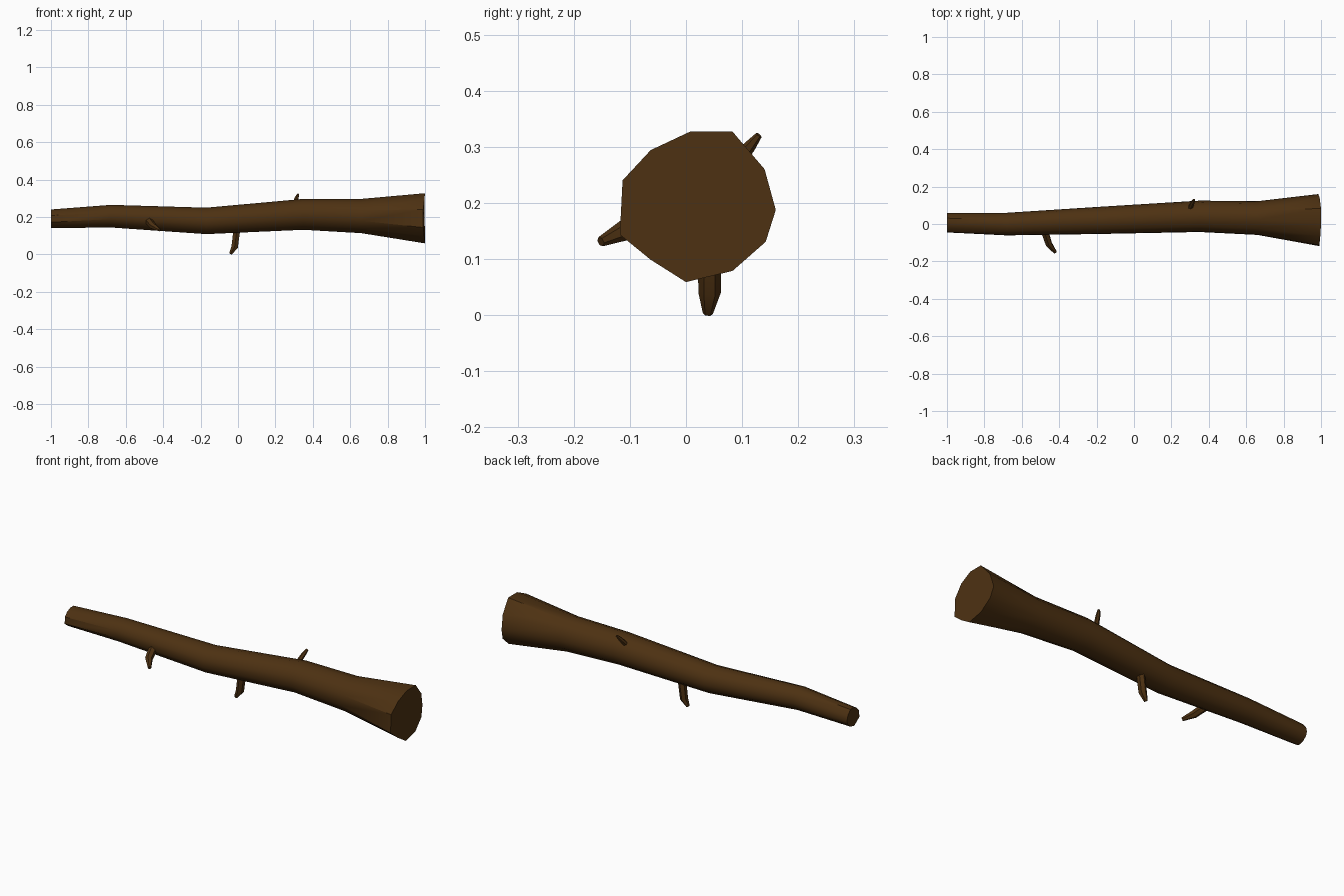
import bpy, bmesh, math
from mathutils import Vector

cube = bpy.data.objects.get("Cube")
if cube:
    bpy.data.objects.remove(cube, do_unlink=True)

bark = bpy.data.materials.new("dark_brown_bark")
bark.use_nodes = True
COLOUR = (0.075, 0.031, 0.006, 1)
bark.diffuse_color = COLOUR
bark.node_tree.nodes["Principled BSDF"].inputs["Base Color"].default_value = COLOUR


def loft(name, rings, angle):
    """Skin a list of equal-sized point rings and cap both ends."""
    bm = bmesh.new()
    loops = [[bm.verts.new(p) for p in ring] for ring in rings]
    n = len(loops[0])
    for a, b in zip(loops, loops[1:]):
        for i in range(n):
            j = (i + 1) % n
            bm.faces.new((a[i], a[j], b[j], b[i]))
    bm.faces.new(loops[0])
    bm.faces.new(loops[-1])
    bmesh.ops.recalc_face_normals(bm, faces=bm.faces)
    mesh = bpy.data.meshes.new(name)
    bm.to_mesh(mesh)
    bm.free()
    mesh.materials.append(bark)
    obj = bpy.data.objects.new(name, mesh)
    bpy.context.collection.objects.link(obj)
    bpy.ops.object.select_all(action='DESELECT')
    obj.select_set(True)
    bpy.context.view_layer.objects.active = obj
    bpy.ops.object.shade_smooth_by_angle(angle=math.radians(angle))
    return obj


# Irregular cross-section of the thick end (y, z)
outline = [(0.007, 0.327), (0.083, 0.327), (0.14, 0.26), (0.16, 0.187),
           (0.142, 0.13), (0.083, 0.078), (0, 0.058), (-0.063, 0.098),
           (-0.118, 0.143), (-0.113, 0.24), (-0.063, 0.294)]
sides = len(outline)
profile = [((y - 0.021) / 0.139, (z - 0.192) / 0.135) for y, z in outline]
circle = [(math.cos(math.radians(95) - i * math.tau / sides),
           math.sin(math.radians(95) - i * math.tau / sides)) for i in range(sides)]

# Log stations: x, y min, y max, z min, z max, irregularity
stations = [(-1, -0.045, 0.06, 0.14, 0.24, 1),
            (-0.68, -0.062, 0.06, 0.143, 0.265, 0.3),
            (-0.17, -0.055, 0.093, 0.107, 0.25, 0),
            (0.35, -0.045, 0.125, 0.13, 0.297, 0),
            (0.66, -0.06, 0.122, 0.112, 0.297, 0.3),
            (1, -0.118, 0.16, 0.058, 0.327, 1)]
rings = []
for x, y0, y1, z0, z1, rough in stations:
    ring = []
    for (cy, cz), (py, pz) in zip(circle, profile):
        u = cy + (py - cy) * rough
        v = cz + (pz - cz) * rough
        notch = 0.015 * (1 - min(1, abs(v))) if x == 1 else 0
        ring.append((x - notch, (y0 + y1) / 2 + u * (y1 - y0) / 2,
                     (z0 + z1) / 2 + v * (z1 - z0) / 2))
    rings.append(ring)
loft("log", rings, 36)


def twig(name, path, radii, sides=6):
    """Tapered broken twig following a short path."""
    pts = [Vector(p) for p in path]
    rings = []
    for k, (p, r) in enumerate(zip(pts, radii)):
        d = (pts[min(k + 1, len(pts) - 1)] - pts[max(k - 1, 0)]).normalized()
        u = d.cross(Vector((1, 0, 0))).normalized()
        w = d.cross(u)
        rings.append([p + r * (u * math.cos(math.tau * i / sides) + w * math.sin(math.tau * i / sides))
                      for i in range(sides)])
    return loft(name, rings, 40)


# Broken twigs
twig("front_twig", [(-0.48, -0.03, 0.182), (-0.455, -0.108, 0.152), (-0.42, -0.152, 0.131)],
     [0.022, 0.019, 0.009])
twig("lower_twig", [(-0.005, 0.042, 0.14), (-0.018, 0.042, 0.04), (-0.04, 0.039, 0.003)],
     [0.021, 0.02, 0.009])
twig("upper_twig", [(0.3, 0.085, 0.265), (0.313, 0.113, 0.3), (0.322, 0.13, 0.321)],
     [0.013, 0.011, 0.006])
